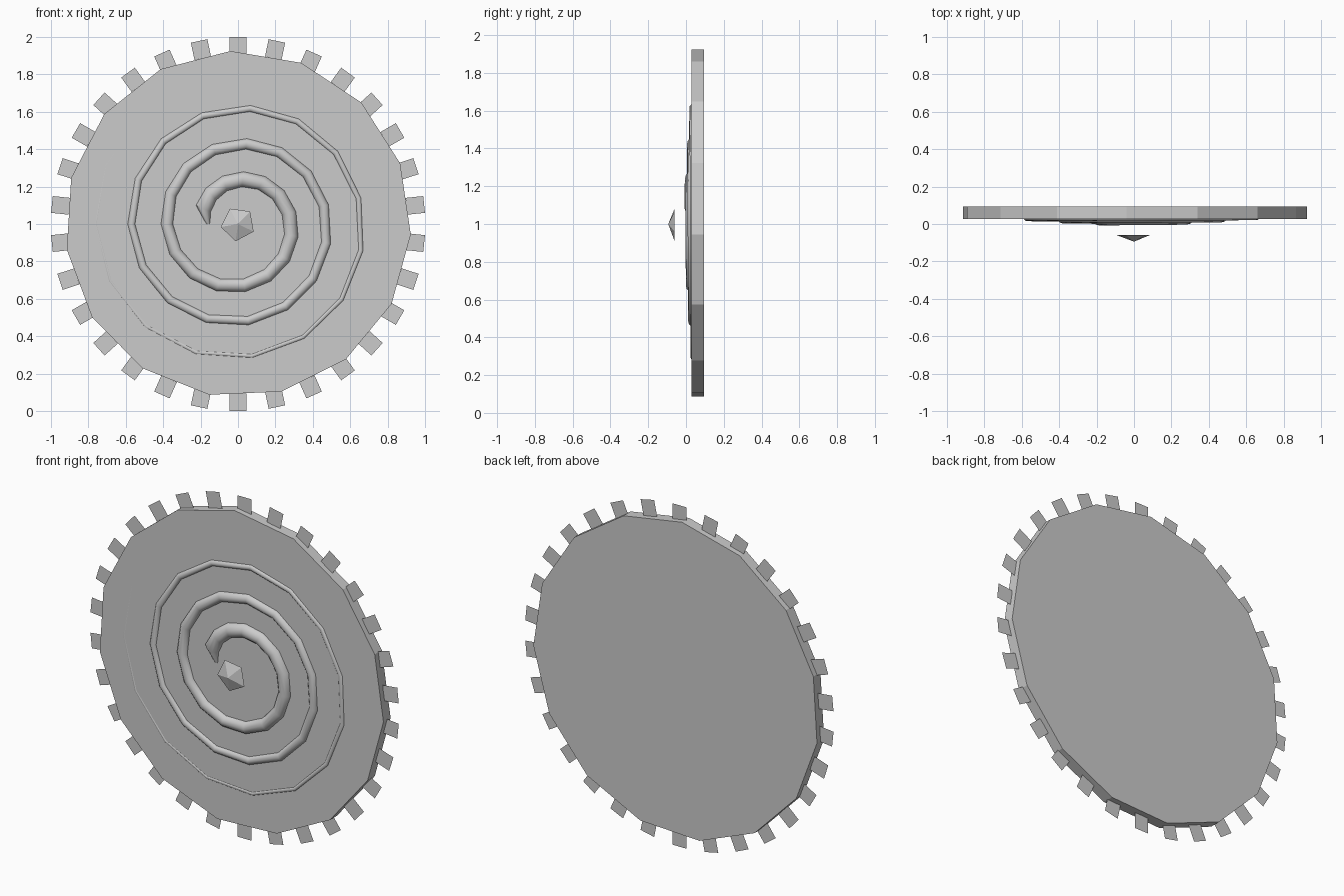
import bpy, bmesh
from math import cos, sin, radians, pi
from mathutils import Matrix, Vector

cube = bpy.data.objects.get("Cube")
if cube:
    bpy.data.objects.remove(cube)

CENTRE = Vector((0, 0, 1))
grey = bpy.data.materials.new("plain_grey")
grey.use_nodes = True
colour = (0.6, 0.6, 0.6, 1)
grey.diffuse_color = colour
grey.node_tree.nodes["Principled BSDF"].inputs["Base Color"].default_value = colour


def polar(radius, degrees, y):
    """Point on the wheel face, angle counted from +x towards +z."""
    a = radians(degrees)
    return CENTRE + Vector((radius * cos(a), y, radius * sin(a)))


def finish(name, bm):
    bmesh.ops.recalc_face_normals(bm, faces=bm.faces)
    mesh = bpy.data.meshes.new(name)
    bm.to_mesh(mesh)
    bm.free()
    mesh.materials.append(grey)
    obj = bpy.data.objects.new(name, mesh)
    bpy.context.collection.objects.link(obj)
    return obj


def prism(name, sides, phase, r_front, r_back, y_front, y_back):
    """Disc or cone whose axis runs along y."""
    bm = bmesh.new()
    angles = [phase + 360 * i / sides for i in range(sides)]
    back = [bm.verts.new(polar(r_back, a, y_back)) for a in angles]
    bm.faces.new(back)
    if r_front:
        front = [bm.verts.new(polar(r_front, a, y_front)) for a in angles]
        bm.faces.new(front)
        for i in range(sides):
            j = (i + 1) % sides
            bm.faces.new((back[i], back[j], front[j], front[i]))
    else:
        tip = bm.verts.new(polar(0, 0, y_front))
        for i in range(sides):
            bm.faces.new((back[i], back[(i + 1) % sides], tip))
    return finish(name, bm)


# Fifteen-sided disc and the small floating five-sided point
prism("disc", 15, 92.5, 0.925, 0.925, 0.028, 0.094)
prism("centre_point", 5, 118, 0, 0.093, -0.094, -0.06)

# Ring of thin flat teeth around the rim
bm = bmesh.new()
for k in range(30):
    turn = Matrix.Rotation(2 * pi * k / 30, 3, 'Y')
    corners = ((-0.045, 0.905), (0.045, 0.905), (0.045, 1.0), (-0.045, 1.0))
    bm.faces.new([bm.verts.new(CENTRE + turn @ Vector((x, 0.061, z))) for x, z in corners])
finish("rim_teeth", bm)

# Spiral ridge that thins out and sinks into the disc
STEPS, SIDES = 15, 12
bm = bmesh.new()
rings = []
for i in range(int(STEPS * 3.6)):
    t = i / STEPS
    angle = 180 - 360 * t
    radius, thick = 0.19 + 0.19 * t, 0.046 - 0.012 * t
    if i == 0:
        radius, thick = 0.16, 0.012
    ring = []
    for s in range(SIDES):
        a = 2 * pi * s / SIDES
        ring.append(bm.verts.new(polar(radius + thick * cos(a), angle, 0.037 + thick * sin(a))))
    rings.append(ring)
for r0, r1 in zip(rings, rings[1:]):
    for s in range(SIDES):
        n = (s + 1) % SIDES
        bm.faces.new((r0[s], r0[n], r1[n], r1[s]))
bm.faces.new(rings[0])
bm.faces.new(rings[-1])
spiral = finish("spiral_ridge", bm)
bpy.ops.object.select_all(action='DESELECT')
spiral.select_set(True)
bpy.context.view_layer.objects.active = spiral
bpy.ops.object.shade_smooth_by_angle(angle=radians(40))
